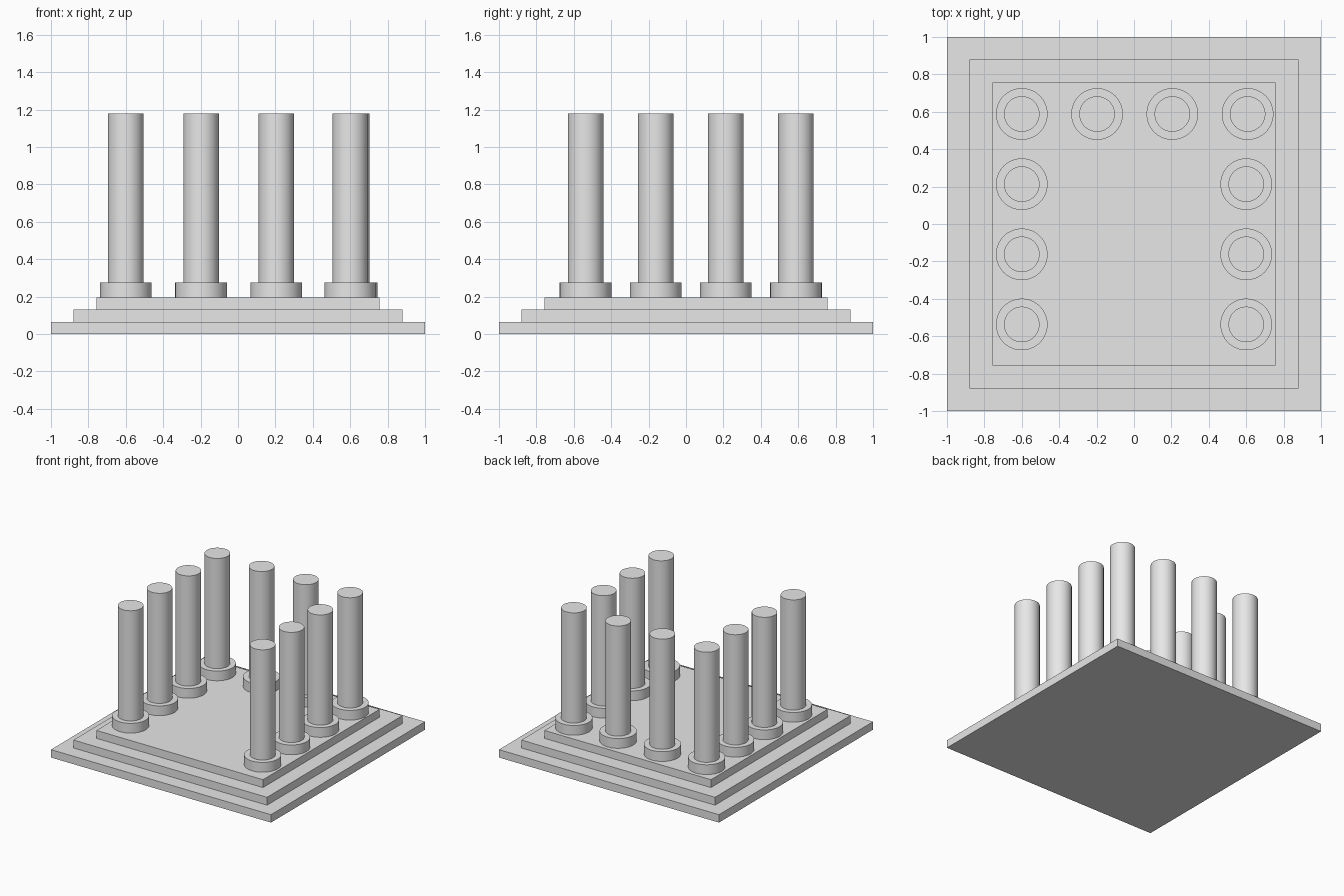
import bpy
from math import radians

default_cube = bpy.data.objects.get("Cube")
if default_cube:
    bpy.data.objects.remove(default_cube, do_unlink=True)

# One plain stone colour
stone = bpy.data.materials.new("pale_grey_stone")
stone.use_nodes = True
GREY = (0.8, 0.8, 0.8, 1)
stone.diffuse_color = GREY
stone.node_tree.nodes["Principled BSDF"].inputs["Base Color"].default_value = GREY


def slab(name, half, z0, z1):
    bpy.ops.mesh.primitive_cube_add(size=1, location=(0, 0, (z0 + z1) / 2))
    ob = bpy.context.object
    ob.name = name
    ob.scale = (2 * half, 2 * half, z1 - z0)
    bpy.ops.object.transform_apply(location=False, rotation=False, scale=True)
    ob.data.materials.append(stone)


def drum(name, x, y, radius, z0, z1):
    bpy.ops.mesh.primitive_cylinder_add(vertices=64, radius=radius, depth=z1 - z0,
                                        location=(x, y, (z0 + z1) / 2))
    ob = bpy.context.object
    ob.name = name
    ob.data.materials.append(stone)
    bpy.ops.object.shade_smooth_by_angle(angle=radians(30))


# Stepped platform
STEP = 0.065
for level, (name, half) in enumerate((("lower_step", 1.0), ("middle_step", 0.88),
                                      ("upper_step", 0.757))):
    slab(name, half, level * STEP, (level + 1) * STEP)

# Columns: a back row of four, and three more down each side
floor, base_top, column_top = 3 * STEP, 0.275, 1.18
back_y = 0.588
spots = [("back", -0.6 + 0.4025 * i, back_y) for i in range(4)]
for side, x in (("right", -0.6), ("left", 0.6)):
    spots += [(side, x, back_y - 0.375 * i) for i in range(1, 4)]

for number, (row, x, y) in enumerate(spots, 1):
    drum(f"{row}_column_base_{number}", x, y, 0.138, floor, base_top)
    drum(f"{row}_column_shaft_{number}", x, y, 0.095, base_top, column_top)
